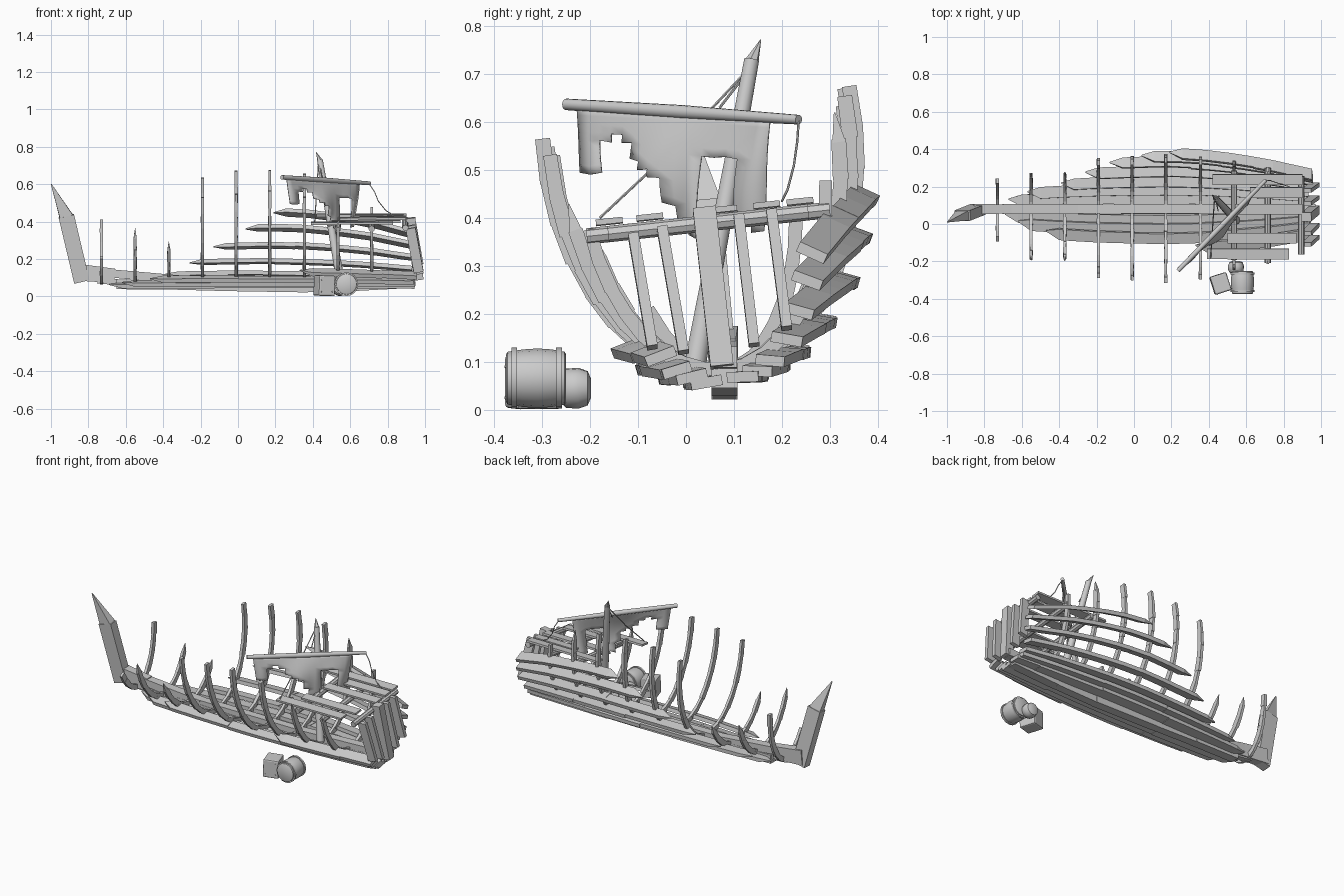
import bpy, math, random
from mathutils import Vector as V

if "Cube" in bpy.data.objects:
    bpy.data.objects.remove(bpy.data.objects["Cube"])

random.seed(4)
ROLL = math.radians(6)
C, S = math.cos(ROLL), math.sin(ROLL)


def obj(name, verts, faces, smooth=False):
    me = bpy.data.meshes.new(name)
    me.from_pydata([tuple(v) for v in verts], [], faces)
    me.update()
    o = bpy.data.objects.new(name, me)
    bpy.context.collection.objects.link(o)
    if smooth:
        me.polygons.foreach_set("use_smooth", [True] * len(me.polygons))
        me.set_sharp_from_angle(angle=math.radians(40))
    return o


def loft(name, rings, smooth=False):
    n = len(rings[0])
    verts = [p for r in rings for p in r]
    faces = [(i * n + j, i * n + (j + 1) % n, (i + 1) * n + (j + 1) % n, (i + 1) * n + j)
             for i in range(len(rings) - 1) for j in range(n)]
    faces += [tuple(reversed(range(n))), tuple(range(len(verts) - n, len(verts)))]
    return obj(name, verts, faces, smooth)


def rect(p, u, v, a, b):
    return [p - u * a - v * b, p + u * a - v * b, p + u * a + v * b, p - u * a + v * b]


def beam(name, p0, p1, side, a, b, k=1.0):
    """Box from p0 to p1: a = half size along side, b = the other, k = end taper."""
    p0, p1 = V(p0), V(p1)
    d = (p1 - p0).normalized()
    u = V(side)
    u = (u - d * u.dot(d)).normalized()
    v = d.cross(u)
    return loft(name, [rect(p0, u, v, a, b), rect(p1, u, v, a * k, b * k)])


def tube(name, pts, radii, n=12):
    pts = [V(p) for p in pts]
    rings = []
    for i, p in enumerate(pts):
        d = (pts[min(i + 1, len(pts) - 1)] - pts[max(i - 1, 0)]).normalized()
        u = d.orthogonal() if i == 0 else u - d * u.dot(d)
        u.normalize()
        v = d.cross(u)
        rings.append([p + (u * math.cos(t) + v * math.sin(t)) * radii[i]
                      for t in [2 * math.pi * j / n for j in range(n)]])
    return loft(name, rings, True)


def interp(x, tab):
    for (x0, y0), (x1, y1) in zip(tab, tab[1:]):
        if x <= x1:
            return y0 + (y1 - y0) * (x - x0) / (x1 - x0)
    return tab[-1][1]


WIDTH = [(-.9, .12), (-.73, .2), (-.55, .26), (-.37, .295), (-.19, .318), (.0, .33),
         (.17, .338), (.36, .325), (.54, .3), (.72, .265), (.95, .205)]
HEIGHT = [(-.9, .38), (-.55, .42), (-.19, .48), (.17, .5), (.36, .49), (.54, .46), (.72, .42), (.95, .34)]


def roll(x, y, z):
    return V((x, .08 + y * C - z * S, .07 + y * S + z * C))


def hull(x, a, s, out=0):
    a = math.radians(a)
    return roll(x, s * (interp(x, WIDTH) + out) * math.sin(a),
                (interp(x, HEIGHT) + out) * (1 - math.cos(a)) - out)


# keel, keelson and bow block
xs = [-.65, -.36, -.07, .35, .62, .93]
zs = [.065, .063, .055, .048, .055, .072]
for i in range(5):
    beam("keel", (xs[i], .08, zs[i]), (xs[i + 1] + .004, .08, zs[i + 1]), (0, 1, 0), .027 - .002 * (i % 2), .026)
beam("keelson", (-.7, .08, .125), (-.3, .08, .09), (0, 1, 0), .026, .022)
beam("keelson", (-.3, .08, .09), (.36, .08, .088), (0, 1, 0), .024, .022)
beam("keelson", (.36, .08, .088), (.97, .08, .11), (0, 1, 0), .026, .022)
beam("bow_block", (-.86, .08, .13), (-.66, .08, .11), (0, 1, 0), .028, .045, .85)
beam("keel_splinter", (-.75, .08, .09), (-.6, .08, .07), (0, 1, 0), .02, .02, .7)

# stem post with snapped tip
beam("stem_post", (-.835, .078, .08), (-.918, .045, .43), (0, 1, 0), .028, .042)
beam("stem_splinter", (-.918, .045, .425), (-.998, .01, .6), (0, 1, 0), .026, .036, .06)
beam("stem_splinter", (-.895, .05, .42), (-.93, .035, .5), (0, 1, 0), .02, .02, .1)

# ribs made of short stepped blocks: x, angle on +y side, angle on -y side, pointed tip
RIBS = [(-.73, 78, 50, 0), (-.55, 53, 68, 1), (-.37, 42, 55, 1), (-.19, 96, 91, 0), (-.01, 99, 92, 0),
        (.17, 98, 93, 0), (.355, 97, 90, 0), (.535, 90, 73, 1), (.715, 84, 77, 0)]
for x, ap, am, pointed in RIBS:
    for s, amax in ((1, ap), (-1, am)):
        n = max(4, round(amax / 10))
        for i in range(n):
            a0, a1 = amax * i / n, amax * (i + 1) / n
            w = random.uniform(.014, .0175)
            beam("rib_block", hull(x, a0, s, -.012), hull(x, a1 + .8, s, -.012), (1, 0, 0),
                 random.uniform(.0075, .0095), w, .93)
        if pointed:
            beam("rib_splinter", hull(x, amax, s, -.012), hull(x, amax + 8, s, -.012), (1, 0, 0), .008, .014, .1)


# hull planks: long strips bent along the hull, laid rather flat, with splintered bow ends
def plank(x0, x1, a, s, hw, tip, lift):
    n = max(2, int((x1 - x0) / .1))
    tilt = ROLL - s * math.radians(a) * .42
    u, v = V((0, math.cos(tilt), math.sin(tilt))), V((0, -math.sin(tilt), math.cos(tilt)))
    rings = []
    if tip:
        rings.append(rect(hull(x0 - .07, a, s, .01) + u * hw * .4, u, v, hw * .1, .002))
    for i in range(n + 1):
        rings.append(rect(hull(x0 + (x1 - x0) * i / n, a, s, .012 + lift), u, v, hw, .011))
    loft("hull_plank", rings)


ROWS = [(1, 10, -.6), (1, 18, -.5), (1, 26, -.32), (1, 38, -.19), (1, 51, -.06), (1, 63, .11), (1, 73, .26),
        (-1, 10, -.62), (-1, 18, -.55), (-1, 26, -.4), (-1, 36, .4)]
for k, (s, a, x0) in enumerate(ROWS):
    x, tip = x0, True
    while x < .93:
        x1 = x + random.uniform(.34, .5)
        if x1 > .8:
            x1 = .93 + random.uniform(-.015, .03)
        plank(x, x1, a, s, random.uniform(.028, .033), tip, random.uniform(-.002, .003))
        x, tip = x1, False

# deck beams and surviving deck planks
for x, h in ((.535, .24), (.715, .255), (.895, .21)):
    tube("deck_beam", [roll(x, -h, .32), roll(x, h, .322)], [.017, .017], 8)
for y, x0, x1 in ((-.205, .39, .83), (-.12, .5, .87), (.035, .54, .9), (.125, .62, .9), (.195, .42, .9)):
    beam("deck_plank", roll(x0, y, .345), roll(x1, y, .347), (0, C, S), .028, .006)

# stern timbers
for yt, zt, yb, zb, t in ((-.11, .365, -.07, .13, .011), (-.05, .38, -.005, .12, .011), (.038, .42, .075, .09, .024),
                          (.11, .405, .142, .135, .011), (.178, .415, .21, .17, .011)):
    beam("stern_timber", (.922, yt, zt), (.966, yb, zb), (0, 1, 0), t, .026)

# leaning mast stump and fallen yard
tube("mast_stump", [(.545, .02, .1), (.49, .08, .42), (.438, .137, .73)], [.023, .02, .016])
tube("mast_splinter", [(.438, .137, .725), (.418, .156, .772)], [.015, .001], 6)
Y0, Y1 = V((.235, -.25, .637)), V((.705, .235, .605))
tube("yard", [Y0, (Y0 + Y1) / 2, Y1], [.012, .0145, .01])

# torn sail hanging from the yard: tatter length in rows per column, plus holes
LENGTHS = [8, 8, 7, 4, 4, 6, 7, 8, 11, 14, 15, 5, 5, 5, 13, 14]
HOLES = {(2, 4), (2, 5), (2, 6), (3, 3)}
nu, nv = len(LENGTHS), 15
side = (Y1 - Y0).cross(V((0, 0, 1))).normalized()
verts = []
for j in range(nv + 1):
    for i in range(nu + 1):
        u, v = i / nu, j / nv
        p = Y0.lerp(Y1, .05 + .83 * (.5 + (u - .5) * (1 - .12 * v)))
        off = .04 * math.sin(v * 2.6) * math.sin(u * math.pi) + .016 * v * math.sin(u * 15 + v * 3)
        verts.append(p + side * off - V((0, 0, .004 + .255 * v + .006 * math.sin(i * 2.3) * v)))
faces = [(j * (nu + 1) + i, j * (nu + 1) + i + 1, (j + 1) * (nu + 1) + i + 1, (j + 1) * (nu + 1) + i)
         for i in range(nu) for j in range(LENGTHS[i]) if (i, j) not in HOLES]
sail = obj("torn_sail", verts, faces, True)
sail.modifiers.new("thickness", 'SOLIDIFY').thickness = .004

# ropes
tube("stay_rope", [(.43, .13, .71), (.42, -.02, .55), (.41, -.18, .4)], [.003] * 3, 6)
tube("hanging_rope", [(.7, .235, .605), (.73, .232, .56), (.75, .225, .51), (.79, .212, .46), (.83, .2, .435)],
     [.0025] * 5, 6)
tube("mast_rope", [(.435, .14, .72), (.45, .07, .63)], [.003] * 2, 6)

# barrel lying on its side with hoops
BX, BZ = .58, .066
ys = [-.375, -.372, -.34, -.31, -.28, -.253, -.25]
tube("barrel", [(BX, y, BZ) for y in ys], [.05, .055, .06, .062, .06, .055, .05], 16)
for y in (-.358, -.265):
    tube("barrel_hoop", [(BX, y - .006, BZ), (BX, y + .006, BZ)], [.0635, .0635], 16)

# small pot behind it
tube("pot", [(.545, -.262, .045), (.545, -.25, .045), (.545, -.225, .045), (.545, -.205, .045), (.545, -.198, .045)],
     [.03, .041, .043, .036, .02], 14)

# crate with nail heads
ang = math.radians(18)
cu, cv = V((math.cos(ang), math.sin(ang), 0)), V((-math.sin(ang), math.cos(ang), 0))
cc = V((.46, -.318, 0))
crate = beam("crate", cc + V((0, 0, .003)), cc + V((.004, 0, .113)), cu, .046, .05)
bev = crate.modifiers.new("soft_edges", 'BEVEL')
bev.width, bev.segments = .008, 2
for du in (-.03, .03):
    for z in (.025, .09):
        p = cc + cu * du - cv * .048 + V((0, 0, z))
        tube("crate_nail", [p, p - cv * .005], [.004, .003], 6)
